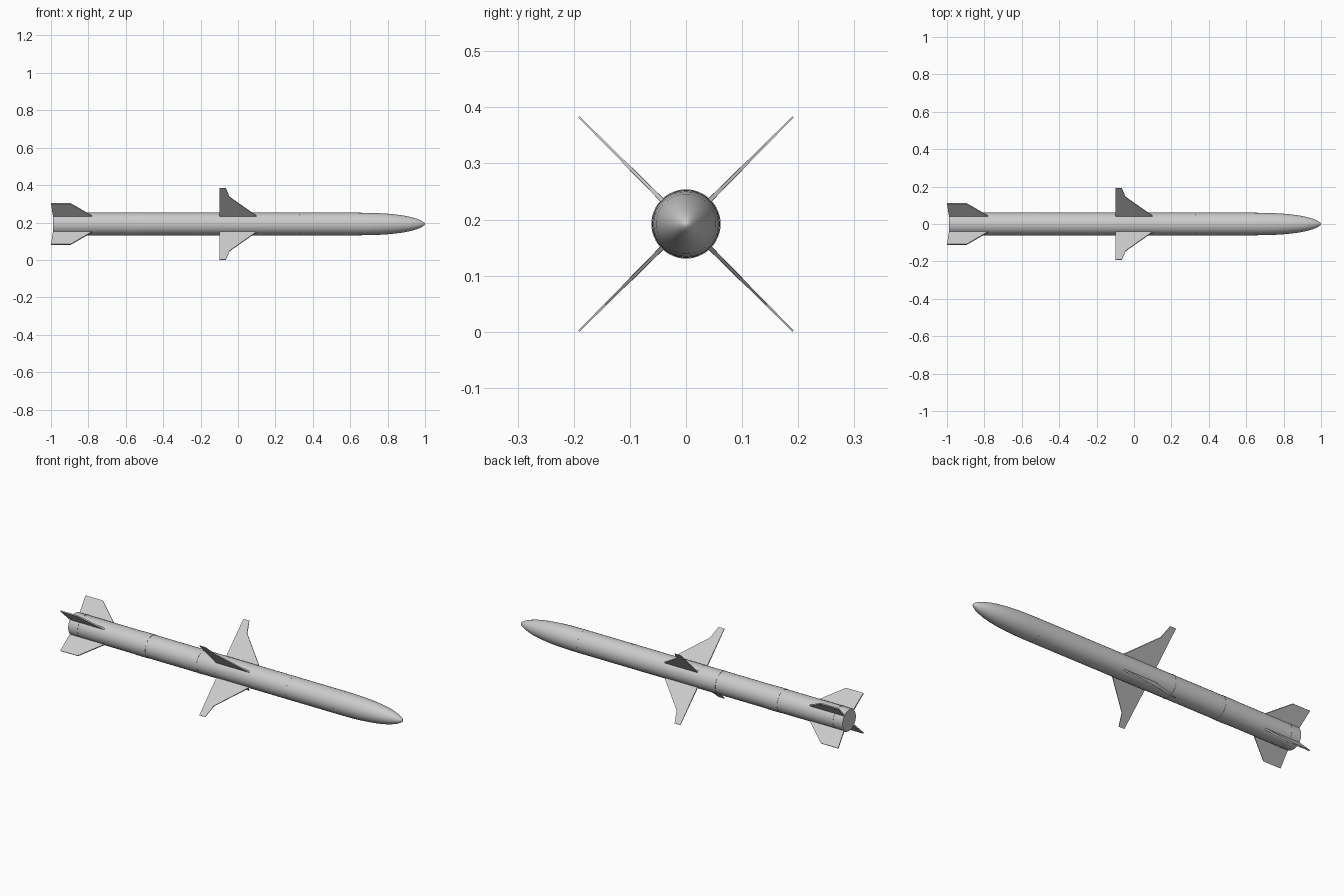
import bpy, bmesh
from math import pi, cos, sin
from mathutils import Matrix, Vector

if "Cube" in bpy.data.objects:
    bpy.data.objects.remove(bpy.data.objects["Cube"])

AXIS_Z = 0.192
R = 0.0605
SIDES = 48


def finish(bm, name, smooth=True):
    bmesh.ops.recalc_face_normals(bm, faces=bm.faces)
    me = bpy.data.meshes.new(name)
    bm.to_mesh(me)
    bm.free()
    ob = bpy.data.objects.new(name, me)
    bpy.context.collection.objects.link(ob)
    if smooth:
        bpy.ops.object.select_all(action='DESELECT')
        ob.select_set(True)
        bpy.context.view_layer.objects.active = ob
        bpy.ops.object.shade_smooth_by_angle(angle=0.5)
    return ob


def lathe(name, profile):
    """Revolve (x, radius) points around the body axis."""
    bm = bmesh.new()
    vs = [bm.verts.new((x, 0, AXIS_Z + r)) for x, r in profile]
    es = [bm.edges.new(p) for p in zip(vs, vs[1:])]
    bmesh.ops.spin(bm, geom=vs + es, cent=(0, 0, AXIS_Z), axis=(1, 0, 0),
                   angle=2 * pi, steps=SIDES, use_duplicate=False)
    bmesh.ops.remove_doubles(bm, verts=bm.verts, dist=1e-5)
    return finish(bm, name)


def fin(name, outline, angle, root_t, tip_t):
    """Thin plate from an (x, radial) outline, thinner towards the tip."""
    bm = bmesh.new()
    r0 = min(r for _, r in outline)
    r1 = max(r for _, r in outline)
    sides = []
    for s in (-0.5, 0.5):
        sides.append([bm.verts.new((x, s * (root_t + (tip_t - root_t) * (r - r0) / (r1 - r0)), r))
                      for x, r in outline])
    a, b = sides
    bm.faces.new(a)
    bm.faces.new(b[::-1])
    n = len(a)
    for i in range(n):
        j = (i + 1) % n
        bm.faces.new((a[i], b[i], b[j], a[j]))
    bm.transform(Matrix.Translation((0, 0, AXIS_Z)) @ Matrix.Rotation(angle, 4, 'X'))
    finish(bm, name, smooth=False)


# Body with rounded ogive nose and flat tail
lathe("body", [(-0.99, 0), (-0.99, R - 0.003), (-0.985, R), (-0.6, R), (0.0, R), (0.62, R),
               (0.70, 0.0598), (0.76, 0.0577), (0.82, 0.0535), (0.87, 0.0475),
               (0.91, 0.0405), (0.945, 0.0315), (0.97, 0.0225), (0.988, 0.0135),
               (0.997, 0.006), (1.0, 0)])

# Slightly raised bands around the body
for name, x0, x1 in (("launch_band", -0.595, -0.52), ("wing_band", -0.22, -0.21),
                     ("tail_band", -0.935, -0.93)):
    h = R + 0.0012
    lathe(name, [(x0, R - 0.002), (x0, h), (x1, h), (x1, R - 0.002)])

# Rings of small screw heads
bm = bmesh.new()
for x in (-0.1, 0.33, 0.62):
    for k in range(16):
        a = 2 * pi * (k + 0.5) / 16
        m = (Matrix.Translation((x, R * sin(a), AXIS_Z + R * cos(a)))
             @ Matrix.Rotation(-a, 4, 'X'))
        bmesh.ops.create_cone(bm, cap_ends=True, segments=8, radius1=0.0018,
                              radius2=0.0018, depth=0.0008, matrix=m)
finish(bm, "screw_heads", smooth=False)

# Four mid wings and four tail fins in an X layout
WING = [(-0.1, 0.052), (0.113, 0.052), (0.1, 0.06), (-0.045, 0.204), (-0.065, 0.27), (-0.1, 0.27)]
TAIL = [(-0.988, 0.052), (-0.765, 0.052), (-0.78, 0.06), (-0.895, 0.155), (-1.0, 0.155)]
for i in range(4):
    ang = pi / 4 + i * pi / 2
    fin(f"wing_{i + 1}", WING, ang, 0.007, 0.003)
    fin(f"tail_fin_{i + 1}", TAIL, ang, 0.008, 0.006)
